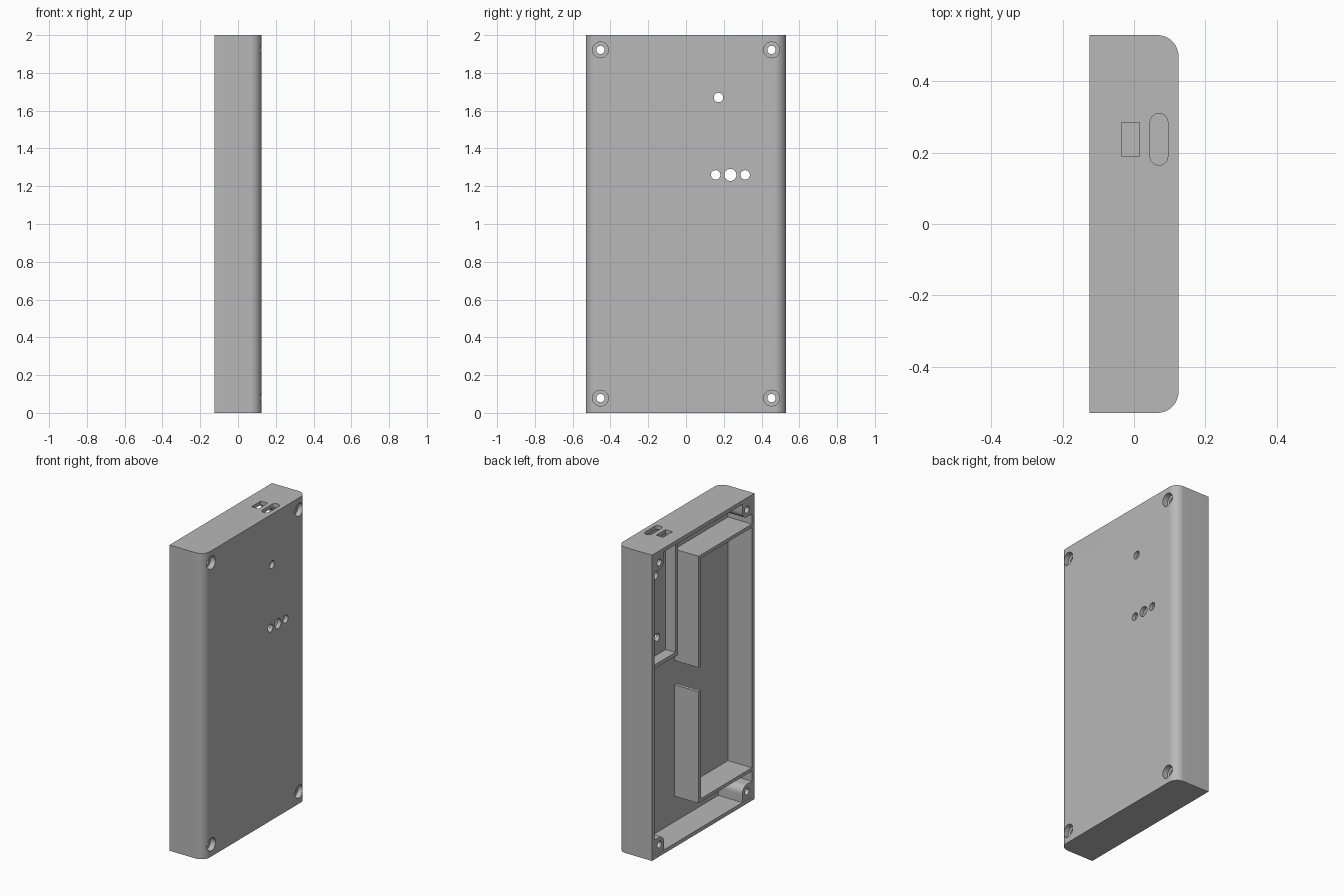
import bpy, bmesh, math
from mathutils import Matrix

cube = bpy.data.objects.get("Cube")
if cube:
    bpy.data.objects.remove(cube, do_unlink=True)

grey = bpy.data.materials.new("light grey")
grey.use_nodes = True
grey.diffuse_color = (0.48, 0.48, 0.48, 1)
grey.node_tree.nodes["Principled BSDF"].inputs["Base Color"].default_value = (0.48, 0.48, 0.48, 1)

HX, HY, H = 0.125, 0.53, 2.0      # half depth, half width, height
WALL, FLOOR, POCKET = 0.025, 0.05, 0.1
ROUND = 0.06


def finish(name, bm):
    bmesh.ops.recalc_face_normals(bm, faces=bm.faces)
    mesh = bpy.data.meshes.new(name)
    bm.to_mesh(mesh)
    bm.free()
    obj = bpy.data.objects.new(name, mesh)
    mesh.materials.append(grey)
    bpy.context.collection.objects.link(obj)
    return obj


def add_box(bm, x, y, z):
    size = Matrix.Diagonal((x[1] - x[0], y[1] - y[0], z[1] - z[0], 1))
    mid = Matrix.Translation([(a + b) / 2 for a, b in (x, y, z)])
    bmesh.ops.create_cube(bm, size=1, matrix=mid @ size)


def box(name, x, y, z):
    bm = bmesh.new()
    add_box(bm, x, y, z)
    return finish(name, bm)


def prism(name, outline, axis, lo, hi):
    """Extrude an outline: (x, y) along z, or (y, z) along x."""
    bm = bmesh.new()
    place = (lambda a, b, d: (a, b, d)) if axis == "z" else (lambda a, b, d: (d, a, b))
    face = bm.faces.new([bm.verts.new(place(a, b, lo)) for a, b in outline])
    step = place(0, 0, hi - lo)
    new = bmesh.ops.extrude_face_region(bm, geom=[face])["geom"]
    bmesh.ops.translate(bm, vec=step, verts=[v for v in new if isinstance(v, bmesh.types.BMVert)])
    return finish(name, bm)


def arc(cx, cy, r, start, end, n):
    angles = [math.radians(start + (end - start) * i / n) for i in range(n + 1)]
    return [(cx + r * math.cos(a), cy + r * math.sin(a)) for a in angles]


def disc(y, z, r):
    return arc(y, z, r, 0, 360, 32)[:-1]


def cut(obj, cutter):
    mod = obj.modifiers.new("cut", "BOOLEAN")
    mod.operation, mod.solver, mod.object = "DIFFERENCE", "EXACT", cutter
    with bpy.context.temp_override(object=obj, active_object=obj, selected_objects=[obj]):
        bpy.ops.object.modifier_apply(modifier=mod.name)
    bpy.data.objects.remove(cutter, do_unlink=True)


# Case shell: two rounded long edges, hollowed from the open side
outline = [(-HX, HY), (-HX, -HY)]
outline += arc(HX - ROUND, -HY + ROUND, ROUND, -90, 0, 12)
outline += arc(HX - ROUND, HY - ROUND, ROUND, 0, 90, 12)
case = prism("case", outline, "z", 0, H)
cut(case, box("cavity", (-0.3, FLOOR), (-HY + WALL, HY - WALL), (WALL, H - WALL)))

# Circuit board pocket in the floor
PY, PZ = (0.067, 0.405), 1.146
cut(case, box("pocket", (0, POCKET), PY, (PZ, H - WALL)))

# Port openings through the top wall
slot = arc(0.07, 0.285, 0.025, 0, 180, 12) + arc(0.07, 0.19, 0.025, 180, 360, 12)
cut(case, prism("port_slot", slot, "z", H - 0.06, H + 0.1))
cut(case, box("switch_slot", (-0.035, 0.015), (0.19, 0.285), (H - 0.06, H + 0.1)))

# Indicator holes through the pocket floor
for y, z, r in ((0.172, 1.67, 0.025), (0.157, 1.26, 0.025), (0.235, 1.26, 0.032), (0.313, 1.26, 0.025)):
    cut(case, prism("indicator_hole", disc(y, z, r), "x", 0, 0.3))

# Corner screw posts with through holes and counterbores
BY, BZ, BR = 0.453, 0.078, 0.048
for sy, side in ((1, "back"), (-1, "front")):
    for top, level in ((False, "lower"), (True, "upper")):
        edge_y, edge_z = HY - 0.01, 0.01
        shape = arc(BY, BZ, BR, 90, 180, 12)[::1]
        shape = [(edge_y, BZ + BR)] + shape + [(BY - BR, edge_z), (edge_y, edge_z)]
        shape = [(sy * y, H - z if top else z) for y, z in shape]
        cy, cz = sy * BY, H - BZ if top else BZ
        post = prism(f"{level}_{side}_screw_post", shape, "x", -HX + 0.001, FLOOR + 0.005)
        cut(post, prism("screw_hole", disc(cy, cz, 0.022), "x", -0.3, 0.3))
        cut(case, prism("screw_hole", disc(cy, cz, 0.022), "x", 0, 0.3))
        cut(case, prism("counterbore", disc(cy, cz, 0.042), "x", HX - 0.035, 0.3))

# Battery tray walls, with a gap halfway up the long wall
TY, TZ, T, GAP = 0.046, 0.192, 0.022, 0.079
depth = (-HX + 0.001, FLOOR + 0.005)
bm = bmesh.new()
add_box(bm, depth, (TY - T, TY), (TZ, 1 - GAP))
add_box(bm, depth, (TY - T, TY), (1 + GAP, H - TZ))
for low in (TZ, H - TZ - T):
    add_box(bm, depth, (-HY + 0.01, TY - T), (low, low + T))
finish("battery_tray", bm)

# Raised lip around the pocket
bm = bmesh.new()
lip = (0.03, FLOOR + 0.005)
add_box(bm, lip, (PY[0] - 0.022, PY[0]), (PZ, H - 0.02))
add_box(bm, lip, (PY[1], PY[1] + 0.022), (PZ, H - 0.02))
add_box(bm, lip, (PY[0] - 0.022, PY[1] + 0.022), (PZ - 0.026, PZ))
finish("board_lip", bm)

# Smooth the rounded surfaces, keeping crisp edges
for obj in bpy.context.collection.objects:
    if obj.type == "MESH" and grey.name in obj.data.materials:
        with bpy.context.temp_override(object=obj, active_object=obj, selected_objects=[obj],
                                       selected_editable_objects=[obj]):
            bpy.ops.object.shade_smooth_by_angle(angle=math.radians(30))
